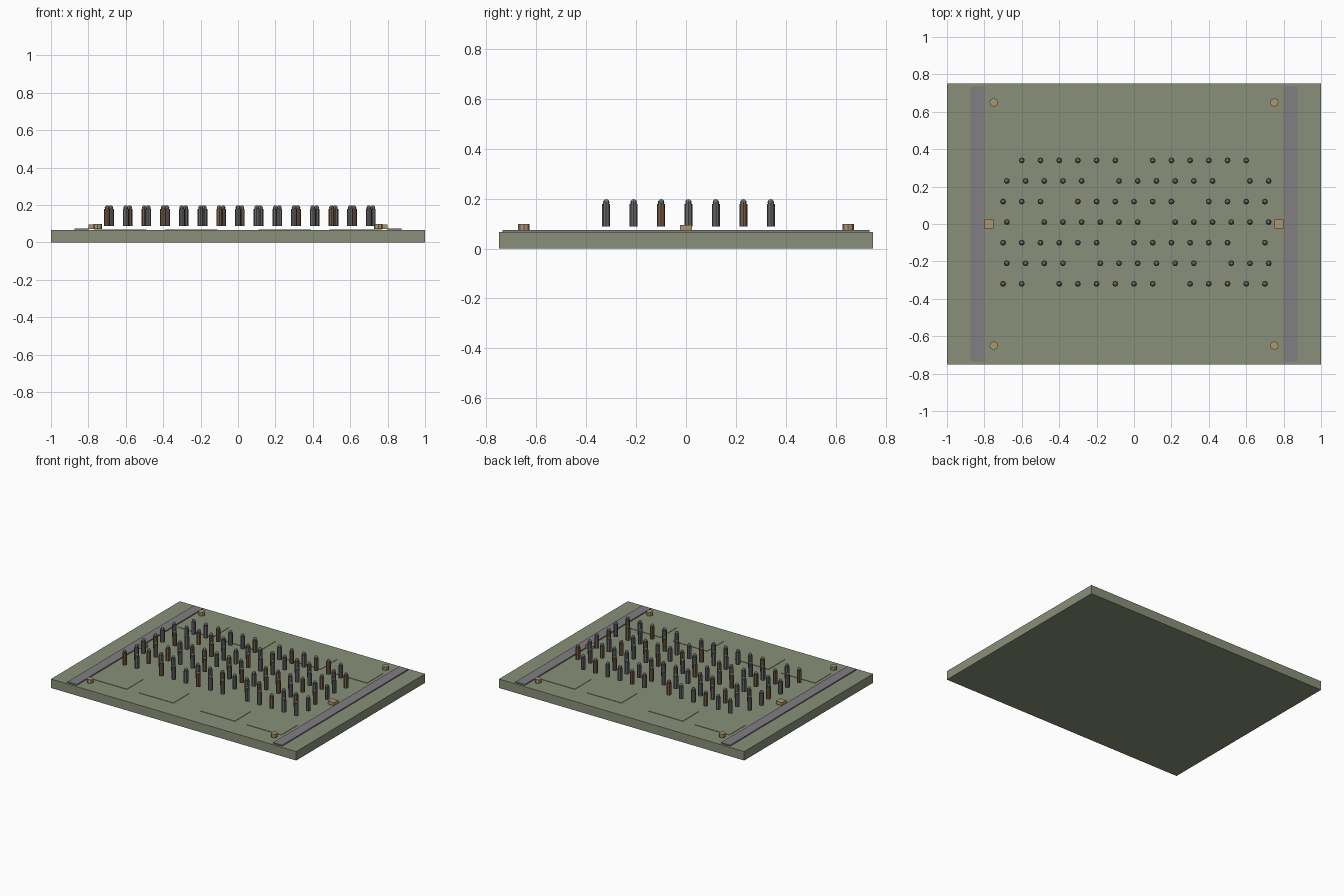
import bpy
import bmesh
import math
from mathutils import Matrix

if "Cube" in bpy.data.objects:
    bpy.data.objects.remove(bpy.data.objects["Cube"])


def material(name, rgb):
    m = bpy.data.materials.new(name)
    m.diffuse_color = (*rgb, 1)
    m.use_nodes = True
    m.node_tree.nodes["Principled BSDF"].inputs["Base Color"].default_value = m.diffuse_color
    return m


GREEN = material("field_green", (0.25, 0.28, 0.19))
GREY = material("path_grey", (0.22, 0.21, 0.22))
TAN = material("marker_tan", (0.41, 0.31, 0.16))
SLATE = material("figure_slate", (0.14, 0.14, 0.15))
BROWN = material("figure_brown", (0.19, 0.11, 0.065))
HEAD = material("head_grey", (0.17, 0.17, 0.165))


def finish(name, bm, *mats):
    mesh = bpy.data.meshes.new(name)
    bm.to_mesh(mesh)
    bm.free()
    for m in mats:
        mesh.materials.append(m)
    ob = bpy.data.objects.new(name, mesh)
    bpy.context.collection.objects.link(ob)
    return ob


def box(name, x, y, z0, z1, w, d, mat):
    bm = bmesh.new()
    bmesh.ops.create_cube(bm, size=1, matrix=Matrix.Translation((x, y, (z0 + z1) / 2))
                          @ Matrix.Diagonal((w, d, z1 - z0, 1)))
    return finish(name, bm, mat)


def add_post(bm, r, z0, z1, sides=8):
    bmesh.ops.create_cone(bm, cap_ends=True, segments=sides, radius1=r, radius2=r,
                          depth=z1 - z0, matrix=Matrix.Translation((0, 0, (z0 + z1) / 2)))


# Ground slab
box("ground", 0, 0, 0, 0.066, 2, 1.5, GREEN)

# Side paths, with a block beside each
for sx in (-1, 1):
    box("side_path", sx * 0.8375, 0, 0.066, 0.074, 0.075, 1.47, GREY)
    box("side_block", sx * 0.775, 0, 0.073, 0.095, 0.05, 0.05, TAN)

# Thin raised plots along the front and back
for sy in (-1, 1):
    for x in (-0.63, -0.25, 0.25, 0.63):
        box("plot", x, sy * 0.5, 0.066, 0.069, 0.28, 0.19, GREEN)

# Corner posts
for sx in (-1, 1):
    for sy in (-1, 1):
        bm = bmesh.new()
        add_post(bm, 0.023, 0.072, 0.099)
        ob = finish("corner_post", bm, TAN)
        ob.location = (sx * 0.75, sy * 0.65, 0)


# Figure: a prism body with a round head
def figure_mesh(name, body_mat):
    bm = bmesh.new()
    add_post(bm, 0.016, 0.089, 0.178)
    body = set(bm.faces)
    bmesh.ops.create_uvsphere(bm, u_segments=8, v_segments=6, radius=0.013,
                              matrix=Matrix.Translation((0, 0, 0.185)))
    for f in bm.faces:
        if f not in body:
            f.material_index = 1
    mesh = bpy.data.meshes.new(name)
    bm.to_mesh(mesh)
    bm.free()
    mesh.materials.append(body_mat)
    mesh.materials.append(HEAD)
    return mesh


brown_figure = figure_mesh("brown_figure", BROWN)
slate_figure = figure_mesh("slate_figure", SLATE)

# Staggered rows of figures, with regular gaps
for row in range(7):
    for i in range(15):
        if (i - 2 * row) % 7 == 2:
            continue
        mesh = brown_figure if (i - row) % 3 == 0 else slate_figure
        ob = bpy.data.objects.new("figure", mesh)
        ob.location = (-0.7 + 0.1 * i + 0.02 * (row % 2), -0.32 + 0.11 * row, 0)
        bpy.context.collection.objects.link(ob)
